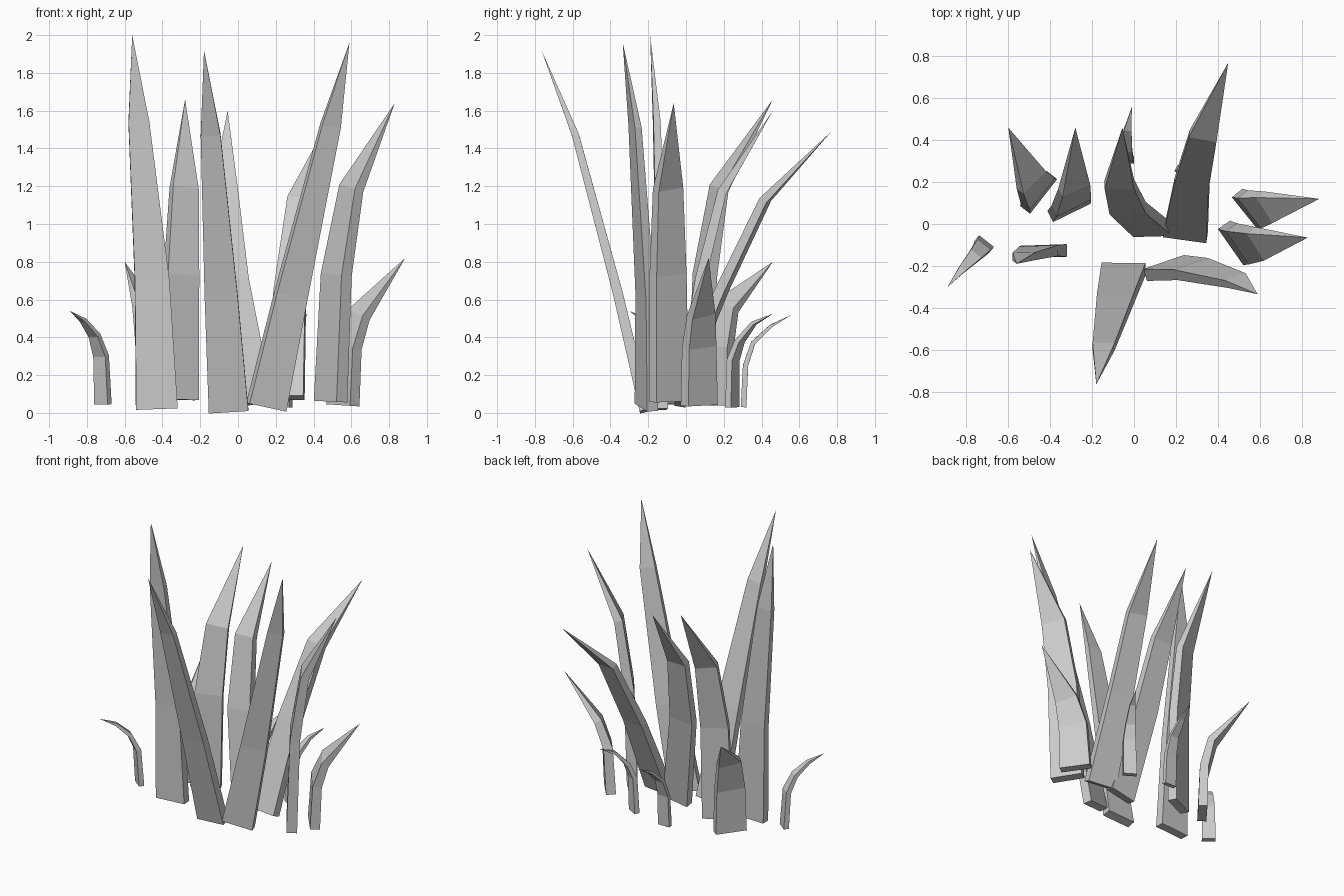
import bpy, bmesh, math
from mathutils import Vector

if "Cube" in bpy.data.objects:
    bpy.data.objects.remove(bpy.data.objects["Cube"])


def blade(name, heading, width, thick, path, taper=(1, 0.85, 0.62)):
    """Flat tapering blade: box sections swept along a path, closing to a point."""
    pts = [Vector(p) for p in path]
    h = Vector((math.cos(math.radians(heading)), math.sin(math.radians(heading)), 0))
    bm = bmesh.new()
    rings = []
    for i, p in enumerate(pts[:-1]):
        t = (pts[i + 1] - p).normalized()
        if i:
            t = (t + (p - pts[i - 1]).normalized()).normalized()
        w = (h - h.dot(t) * t).normalized()
        n = t.cross(w)
        hw = width * taper[i] / 2
        ht = thick * (0.25 + 0.75 * taper[i]) / 2
        rings.append([bm.verts.new(p + w * hw * a + n * ht * b)
                      for a, b in ((-1, -1), (1, -1), (1, 1), (-1, 1))])
    tip = bm.verts.new(pts[-1])
    bm.faces.new(rings[0])
    for k in range(4):
        j = (k + 1) % 4
        for lo, hi in zip(rings, rings[1:]):
            bm.faces.new((lo[k], lo[j], hi[j], hi[k]))
        bm.faces.new((rings[-1][k], rings[-1][j], tip))
    bmesh.ops.recalc_face_normals(bm, faces=bm.faces[:])
    me = bpy.data.meshes.new(name)
    bm.to_mesh(me)
    bm.free()
    bpy.context.collection.objects.link(bpy.data.objects.new(name, me))


# Tall front blades, strongly tapered
tall = (1, 0.83, 0.5)
blade("front_left_blade", 2, 0.22, 0.06,
      [(-.43, -.13, .02), (-.455, -.13, .7), (-.525, -.155, 1.54), (-.56, -.19, 2.0)], tall)
blade("front_middle_blade", 0, 0.21, 0.06,
      [(-.05, -.215, .01), (-.09, -.36, .63), (-.145, -.585, 1.47), (-.18, -.765, 1.92)], tall)
blade("front_right_blade", 18, 0.21, 0.06,
      [(.15, -.21, .03), (.28, -.215, .62), (.49, -.27, 1.52), (.59, -.335, 1.96)], tall)

# Medium blades with bent tops
mid = (1, 0.92, 0.74)
blade("back_left_blade", 26, 0.20, 0.06,
      [(-.31, .08, .07), (-.30, .10, .73), (-.285, .175, 1.19), (-.28, .46, 1.66)], mid)
blade("back_middle_blade", 0, 0.19, 0.06,
      [(.09, -.03, .05), (-.03, .075, .7), (-.07, .19, 1.17), (-.055, .46, 1.6)], mid)
blade("back_right_blade", -8, 0.21, 0.06,
      [(.245, -.05, .08), (.275, .19, .65), (.33, .42, 1.13), (.45, .77, 1.49)], (1, .8, .64))
blade("right_blade", -55, 0.21, 0.07,
      [(.49, -.09, .06), (.52, -.095, .73), (.60, -.095, 1.19), (.83, -.065, 1.64)], mid)

# Short wide blades
blade("short_left_blade", 52, 0.21, 0.06,
      [(-.455, .15, .04), (-.46, .16, .35), (-.49, .21, .56), (-.6, .46, .8)], mid)
blade("short_right_blade", -51, 0.20, 0.065,
      [(.555, .07, .04), (.575, .07, .35), (.64, .08, .52), (.885, .12, .82)], mid)

# Small curled sprouts
curl = (1, 0.9, 0.7, 0.4)
blade("left_sprout", -38, 0.09, 0.035,
      [(-.715, -.095, .045), (-.725, -.11, .3), (-.76, -.15, .41), (-.82, -.215, .49), (-.89, -.3, .54)], curl)
blade("back_sprout", 0, 0.09, 0.03,
      [(-.045, .305, .03), (-.045, .315, .25), (-.04, .355, .37), (-.03, .45, .46), (-.01, .56, .52)], curl)
blade("back_right_sprout", -30, 0.09, 0.035,
      [(.24, .245, .03), (.25, .25, .28), (.27, .285, .38), (.315, .36, .475), (.37, .46, .525)], curl)
